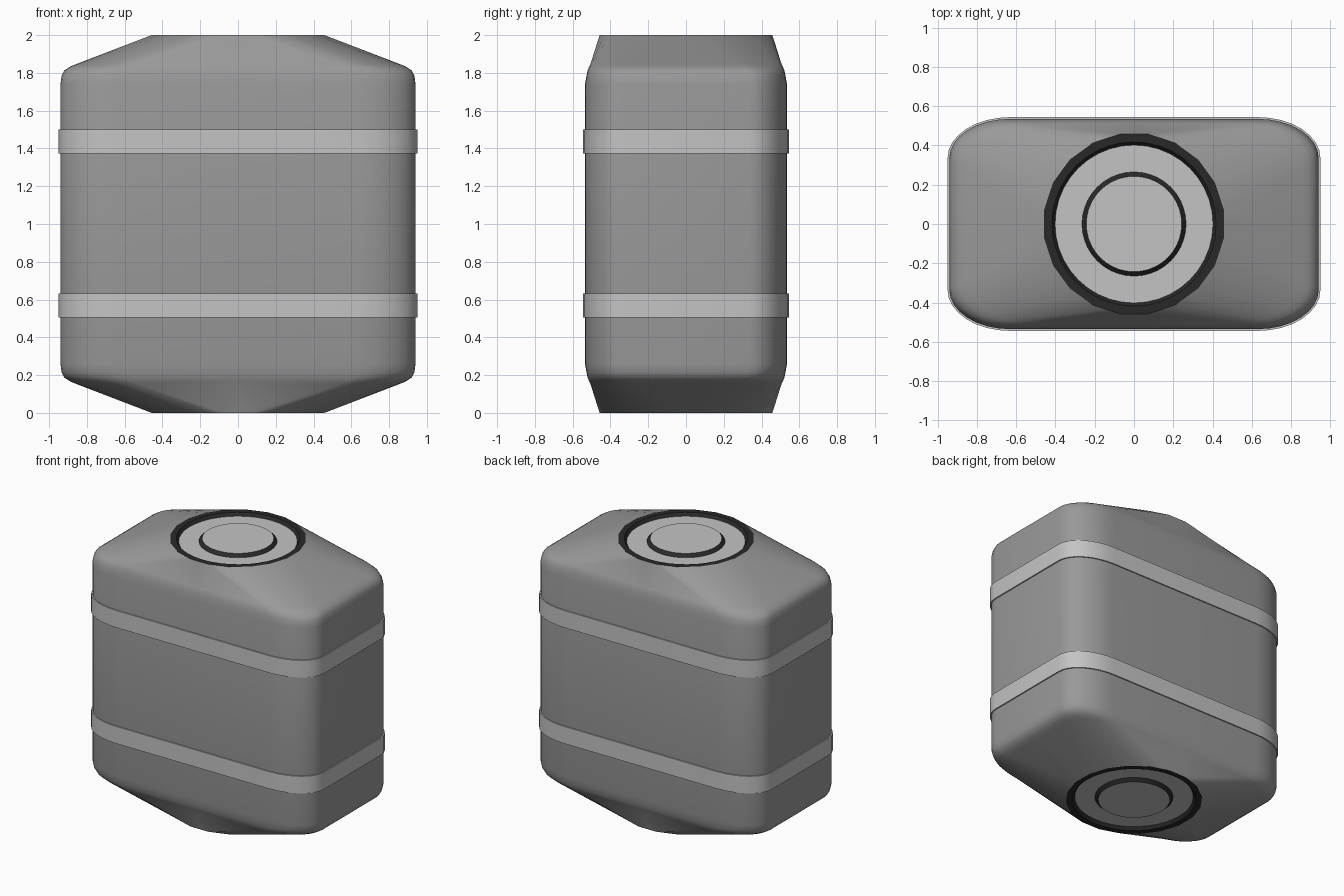
import bpy, bmesh, math

if "Cube" in bpy.data.objects:
    bpy.data.objects.remove(bpy.data.objects["Cube"])

N = 40  # points around every loop


def material(name, v):
    m = bpy.data.materials.new(name)
    m.diffuse_color = (v, v, v, 1)
    m.use_nodes = True
    m.node_tree.nodes["Principled BSDF"].inputs["Base Color"].default_value = m.diffuse_color
    return m


BODY = material("mid grey", 0.32)
LIGHT = material("light grey", 0.55)
DARK = material("near black", 0.022)


def rect(i, grow=0.0):
    """Point i on the rounded rectangle cross-section."""
    th = math.radians(i * 360 / N)
    c, s = math.cos(th), math.sin(th)
    if i % 20 == 0:
        return (math.copysign(0.94 + grow, c), 0.0)
    if i % 10 == 0:
        return (0.0, math.copysign(0.535 + grow, s))
    a = math.degrees(math.atan2(abs(s), abs(c)))
    p = math.radians((a - 9) / 72 * 90)
    return (math.copysign(0.63 + (0.31 + grow) * math.cos(p), c),
            math.copysign(0.335 + (0.20 + grow) * math.sin(p), s))


def polygon(i, r=0.463):
    """Point i on the 20-sided rim (even points are edge midpoints)."""
    th = math.radians(i * 360 / N)
    if i % 2 == 0:
        r *= math.cos(math.radians(9))
    return (r * math.cos(th), r * math.sin(th))


def circle(i, r):
    th = math.radians(i * 360 / N)
    return (r * math.cos(th), r * math.sin(th))


def loft(name, rows, mats, row_mats=None, closed=False, cap=None, angle=35):
    """Skin a list of loops; cap is 'first' or 'last' to fill one end."""
    bm = bmesh.new()
    loops = [[bm.verts.new(p) for p in row] for row in rows]
    pairs = list(zip(loops, loops[1:]))
    if closed:
        pairs.append((loops[-1], loops[0]))
    for k, (a, b) in enumerate(pairs):
        for i in range(N):
            j = (i + 1) % N
            f = bm.faces.new((a[i], a[j], b[j], b[i]))
            f.material_index = row_mats[k] if row_mats else 0
    if cap == "last":
        bm.faces.new(loops[-1])
    elif cap == "first":
        bm.faces.new(loops[0][::-1])
    me = bpy.data.meshes.new(name)
    bm.to_mesh(me)
    bm.free()
    for m in mats:
        me.materials.append(m)
    ob = bpy.data.objects.new(name, me)
    bpy.context.collection.objects.link(ob)
    bpy.ops.object.select_all(action='DESELECT')
    ob.select_set(True)
    bpy.context.view_layer.objects.active = ob
    bpy.ops.object.shade_smooth_by_angle(angle=math.radians(angle))
    return ob


# Body: rounded box whose ends blend into a round rim
def body_row(z, t, s):
    row = []
    for i in range(N):
        (rx, ry), (cx, cy) = rect(i), polygon(i)
        row.append((rx + (cx - rx) * t, (ry + (cy - ry) * t) * (1 - s), z))
    return row


shoulder = [(1.74, 0, 0), (1.785, 0.012, 0.014), (1.812, 0.04, 0.02),
            (1.832, 0.1, 0.027), (1.846, 0.17, 0.03), (2.0, 1, 0)]
upper = [body_row(*p) for p in shoulder]
lower = [body_row(2 - z, t, s) for z, t, s in reversed(shoulder)]
loft("tank_body", lower + upper, [BODY])

# End caps: dark rim, recessed light plate, raised centre disc
cap_rows = [[(*polygon(i), 2.0) for i in range(N)]]
for r, z in [(0.418, 2.0), (0.402, 1.978), (0.265, 1.978), (0.243, 2.0)]:
    cap_rows.append([(*circle(i, r), z) for i in range(N)])
cap_mats = [1, 1, 0, 1]
loft("top_cap", cap_rows, [LIGHT, DARK], cap_mats, cap="last", angle=20)
flipped = [[(x, y, 2 - z) for x, y, z in row] for row in reversed(cap_rows)]
loft("bottom_cap", flipped, [LIGHT, DARK], cap_mats[::-1], cap="first", angle=20)

# Two straps around the body
for name, z0, z1 in [("lower_strap", 0.505, 0.633), ("upper_strap", 1.372, 1.50)]:
    section = [(-0.01, z0), (0.009, z0), (0.009, z1), (-0.01, z1)]
    rows = [[(*rect(i, g), z) for i in range(N)] for g, z in section]
    loft(name, rows, [LIGHT], closed=True)
